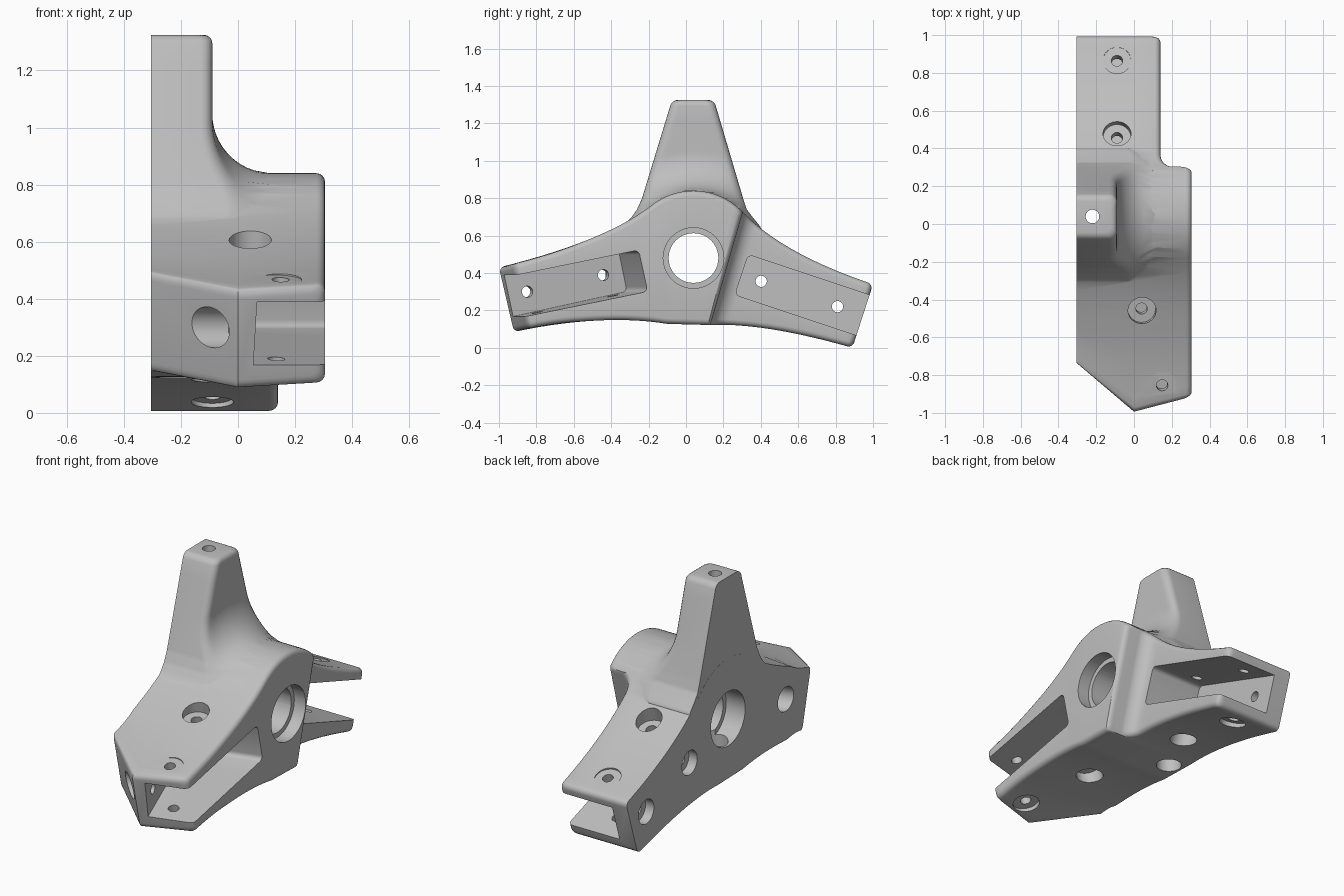
import bpy, bmesh, math
from mathutils import Vector

if "Cube" in bpy.data.objects:
    bpy.data.objects.remove(bpy.data.objects["Cube"], do_unlink=True)

X, Z = Vector((1, 0, 0)), Vector((0, 0, 1))
HUB = Vector((0, 0.04, 0.48))
HUB_R = 0.36
SIDE = 0.305
EDGE = 0.03
QUARTER = [math.radians(a) for a in (0, 22.5, 45, 67.5, 90)]


def loft(name, rings):
    """Skin matching rings of points and close both ends with strips."""
    bm = bmesh.new()
    rows = [[bm.verts.new(p) for p in ring] for ring in rings]
    n = len(rows[0])
    for a, b in zip(rows, rows[1:]):
        for i in range(n):
            j = (i + 1) % n
            bm.faces.new((a[i], a[j], b[j], b[i]))
    for cap in (rows[0], rows[-1]):
        for i in range(n // 2 - 1):
            bm.faces.new((cap[i], cap[i + 1], cap[n - 2 - i], cap[n - 1 - i]))
    bmesh.ops.recalc_face_normals(bm, faces=bm.faces)
    me = bpy.data.meshes.new(name)
    bm.to_mesh(me)
    bm.free()
    ob = bpy.data.objects.new(name, me)
    bpy.context.scene.collection.objects.link(ob)
    return ob


def prism(name, pts, u, v, sweep, start, end, origin):
    return loft(name, [[origin + u * a + v * b + sweep * d for a, b in pts] for d in (start, end)])


def combine(ob, other, op="DIFFERENCE"):
    mod = ob.modifiers.new("combine", "BOOLEAN")
    mod.operation, mod.solver, mod.object = op, "EXACT", other
    bpy.context.view_layer.update()
    graph = bpy.context.evaluated_depsgraph_get()
    result = bpy.data.meshes.new_from_object(ob.evaluated_get(graph))
    ob.modifiers.remove(mod)
    if len(result.polygons):
        ob.data = result
    bpy.data.objects.remove(other, do_unlink=True)


def arc(cx, cy, r, a0, a1, n):
    angles = [math.radians(a0 + (a1 - a0) * i / n) for i in range(n + 1)]
    return [(cx + r * math.cos(a), cy + r * math.sin(a)) for a in angles]


def bore(ob, origin, axis, radius, start, end):
    u = axis.orthogonal().normalized()
    circle = arc(0, 0, radius, 0, 351, 39)
    combine(ob, prism("bore_cutter", circle, u, axis.cross(u), axis, start, end, origin))


def curve(a, c, b, t):
    return Vector([0] + [(1 - t) ** 2 * p + 2 * t * (1 - t) * q + t * t * r
                         for p, q, r in zip(a, c, b)])


def on_hub(degrees):
    a = math.radians(degrees)
    return HUB + Vector((0, math.cos(a), math.sin(a))) * HUB_R


def section(bottom, top, x_max, inset=0, skew=0):
    """Slice across an arm; skew slides the slice along the angled front end."""
    up = (top - bottom).normalized()
    x_max -= inset
    slots = [(-SIDE, 0), (0, 0)]
    slots += [(x_max - EDGE + EDGE * math.sin(a), EDGE * (1 - math.cos(a))) for a in QUARTER]

    def place(point, x):
        slide = skew * (0.26 * max(-x, 0) + 0.08 * max(x, 0)) / SIDE
        return point + Vector((x, slide, slide * 0.24))

    lower = [place(bottom + up * (inset + lift), x) for x, lift in slots]
    upper = [place(top - up * (inset + lift), x) for x, lift in slots]
    return lower + upper[::-1]


# Front arm, from its rounded end to the hub
hub_start, hub_end = on_hub(128), on_hub(43)
rings = []
front = [(0.026 * (1 - math.cos(a)), EDGE * (1 - math.sin(a))) for a in QUARTER]
front += [(i / 14, 0) for i in range(1, 14)]
for t, inset in front:
    rings.append(section(curve((-0.92, 0.085), (-0.45, 0.185), (-0.1, 0.128), t),
                         curve((-1, 0.43), (-0.43, 0.57), hub_start.yz, t),
                         SIDE, inset, max(0, 1 - t / 0.45)))

# Hub, rounded where it steps down to the rear arm
low_a, low_b = Vector((0, -0.1, 0.128)), Vector((0, 0.13, 0.122))
hub = [(i / 18, SIDE) for i in range(18)] + [(0.975, 0.298), (0.99, 0.288), (1, 0.275)]
for t, x_max in hub:
    rings.append(section(low_a.lerp(low_b, t), on_hub(128 - 85 * t), x_max))

# Rear arm: hollow curve behind the hub, then a constant thickness
rear = []
for deg in range(10, 91, 10):
    a = math.radians(deg)
    rear.append((0.085 * (1 - math.cos(a)) / 0.55, 0.225 - 0.085 * math.sin(a), 0))
rear += [(0.22 + 0.08 * i, 0.14, 0) for i in range(10)]
rear += [(1 - EDGE * (1 - math.cos(a)), 0.14, EDGE * (1 - math.sin(a))) for a in QUARTER[::-1]]
for t, x_max, inset in rear:
    rings.append(section(curve(low_b.yz, (0.42, 0.135), (0.89, 0), t),
                         curve(hub_end.yz, (0.52, 0.5), (1, 0.34), t), x_max, inset))
body = loft("bracket_body", rings)

# Tower with flared sides and a curved foot that follows the hub
FLARE = [(0.55, -0.34, 0.4), (0.645, -0.34, 0.4), (0.7, -0.29, 0.355), (0.74, -0.262, 0.325),
         (0.8, -0.235, 0.305), (1.325, -0.075, 0.15)]
TOP = FLARE[-1][0]
FOOT = 0.21


def tower_sides(z):
    for (z0, a0, b0), (z1, a1, b1) in zip(FLARE, FLARE[1:]):
        if z <= z1:
            f = (z - z0) / (z1 - z0)
            return a0 + (a1 - a0) * f, b0 + (b1 - b0) * f
    return FLARE[-1][1:]


def tower_ring(z, inset=0):
    y0, y1 = tower_sides(z)
    y0, y1 = y0 + inset, y1 - inset
    rim = [0.04 * (1 - math.cos(a)) for a in QUARTER]
    inner = y1 - y0 - 0.08
    gaps = rim + [0.04 + inner * i / 13 for i in range(1, 13)] + [y1 - y0 - g for g in rim[::-1]]
    ring = [Vector((0.0005 - SIDE, y0, z))]
    for gap in gaps:
        y = y0 + gap
        rise = min(max(math.hypot(y - HUB.y, z - HUB.z) - HUB_R, 0), FOOT)
        x = 0.12 - math.sqrt(FOOT ** 2 - (FOOT - rise) ** 2)
        short = max(0.04 - min(gap, y1 - y0 - gap), 0)
        x -= 0.04 - math.sqrt(max(0.04 ** 2 - short ** 2, 0)) + inset
        ring.append(Vector((x, y, z)))
    return ring + [Vector((0.0005 - SIDE, y1, z))]


rings = [tower_ring(0.55 + 0.01 * i) for i in range(56)]
rings += [tower_ring(z) for z in (1.15, 1.22)]
rings += [tower_ring(TOP - EDGE * (1 - math.cos(a)), EDGE * (1 - math.sin(a)))
          for a in QUARTER[::-1]]
combine(body, loft("tower", rings), "UNION")

# Main bore with a wider seat on both sides
bore(body, HUB, X, 0.133, -1, 1)
bore(body, HUB, X, 0.162, 0.23, 1)
bore(body, HUB, X, 0.162, -1, -0.18)

# Bolt hole down the tower
tower_hole = Vector((-0.22, 0.04, 0))
bore(body, tower_hole, Z, 0.036, 0.45, 2)
bore(body, tower_hole, Z, 0.07, -0.5, 0.68)

# Open pocket and bolt holes in each arm
pocket = [(0.6, -0.113)] + arc(-0.515, -0.088, 0.025, 270, 180, 4)
pocket += arc(-0.515, 0.088, 0.025, 180, 90, 4) + [(0.6, 0.113)]
arms = [(Vector((0.14, -0.82, 0.3)), Vector((0.259, -0.966, -0.212)), Vector((0.966, 0.259, 0))),
        (Vector((-0.09, 0.81, 0.22)), Vector((0, 0.949, -0.316)), X)]
for centre, along, out in arms:
    along, out = along.normalized(), out.normalized()
    up = along.cross(out).normalized()
    combine(body, prism("pocket_cutter", pocket, along, up, out, -0.11, 0.7, centre))
    for t in (0, -0.43):
        spot = centre + along * t
        bore(body, spot, out, 0.03, -0.8, 0)
        bore(body, spot, out, 0.072, -0.8, -0.16)
        bore(body, spot, up, 0.03, -0.6, 0.6)
        bore(body, spot, up, 0.074, 0.172, 0.6)
        bore(body, spot, up, 0.074, -0.6, -0.172)

# Plain grey finish
grey = bpy.data.materials.new("plain grey")
grey.use_nodes = True
grey.diffuse_color = (0.52, 0.52, 0.52, 1)
grey.node_tree.nodes["Principled BSDF"].inputs["Base Color"].default_value = (0.52, 0.52, 0.52, 1)
body.data.materials.clear()
body.data.materials.append(grey)

bpy.ops.object.select_all(action="DESELECT")
body.select_set(True)
bpy.context.view_layer.objects.active = body
bpy.ops.object.shade_smooth_by_angle(angle=math.radians(30))
